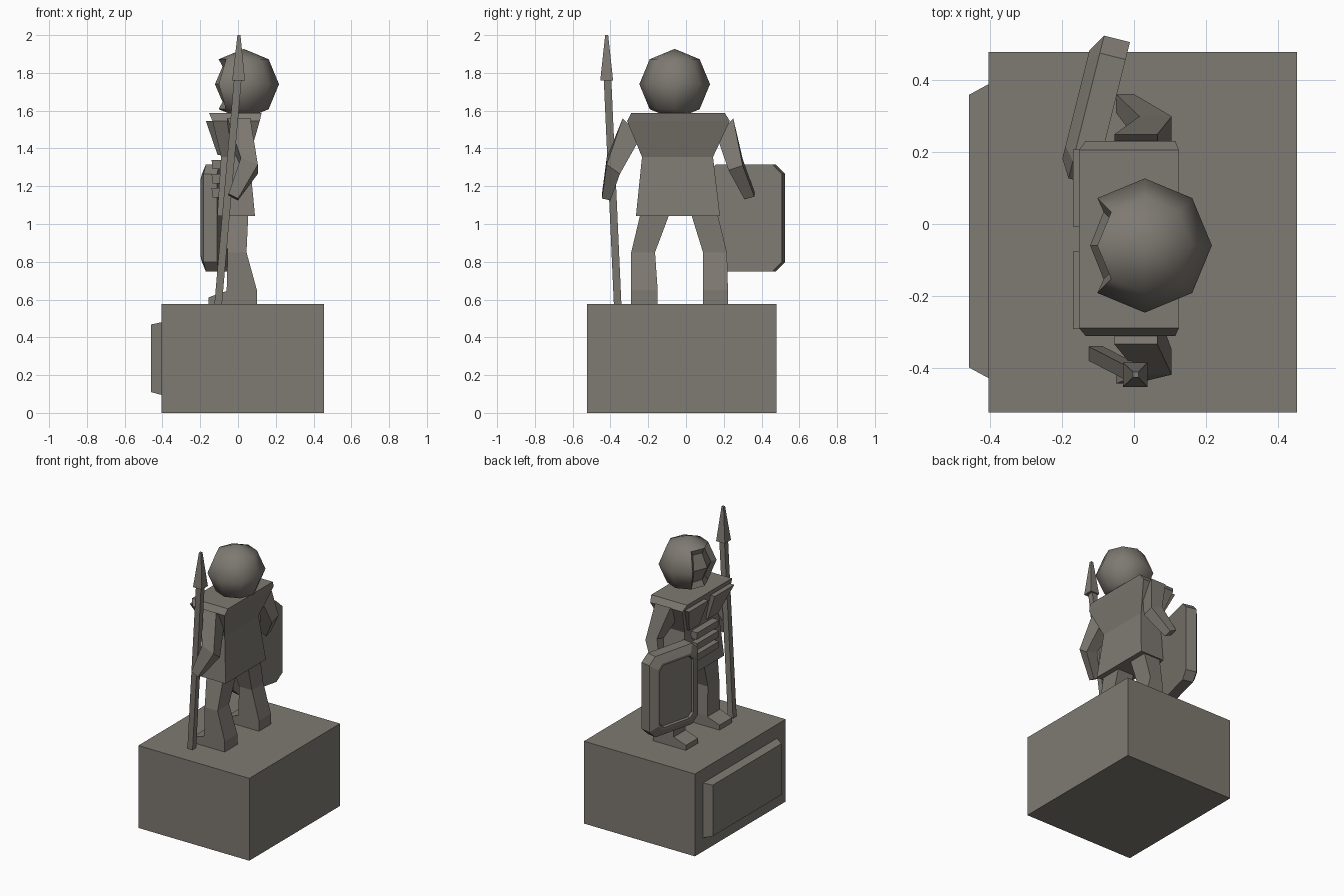
import bpy, bmesh, math
from mathutils import Vector

if "Cube" in bpy.data.objects:
    bpy.data.objects.remove(bpy.data.objects["Cube"])

stone = bpy.data.materials.new("grey brown stone")
stone.diffuse_color = (0.21, 0.193, 0.168, 1)
stone.use_nodes = True
stone.node_tree.nodes["Principled BSDF"].inputs["Base Color"].default_value = stone.diffuse_color


def finish(name, bm):
    bmesh.ops.recalc_face_normals(bm, faces=bm.faces)
    me = bpy.data.meshes.new(name)
    bm.to_mesh(me)
    bm.free()
    me.materials.append(stone)
    ob = bpy.data.objects.new(name, me)
    bpy.context.collection.objects.link(ob)
    return ob


def loft(name, rings):
    """Skin a closed solid through rings with equal point counts."""
    bm = bmesh.new()
    vs = [[bm.verts.new(p) for p in r] for r in rings]
    n = len(rings[0])
    for a, b in zip(vs, vs[1:]):
        for i in range(n):
            j = (i + 1) % n
            bm.faces.new((a[i], a[j], b[j], b[i]))
    bm.faces.new(vs[0])
    bm.faces.new(vs[-1])
    return finish(name, bm)


def rect(z, x0, x1, y0, y1):
    return [(x0, y0, z), (x1, y0, z), (x1, y1, z), (x0, y1, z)]


def block(x, y, z, w):
    return rect(z, x - w, x + w, y - w, y + w)


# Pedestal and front plaque
loft("pedestal", [rect(0, -.405, .455, -.525, .48), rect(.577, -.405, .455, -.525, .48)])
loft("plaque", [[(x, y0, z0), (x, y1, z0), (x, y1, z1), (x, y0, z1)]
                for x, y0, y1, z0, z1 in ((-.38, -.43, .39, .095, .48),
                                          (-.405, -.43, .39, .095, .48),
                                          (-.46, -.40, .36, .11, .468))])

# Torso
loft("torso", [rect(1.043, -.11, .09, -.265, .18), rect(1.355, -.09, .06, -.233, .143),
               rect(1.545, -.135, .115, -.312, .232), rect(1.587, -.153, .125, -.29, .206)])

# Chest plates and stomach ridges
CY = -.042
for side, s in (("left", 1), ("right", -1)):
    loft(side + "_chest", [rect(1.365, -.108, -.04, CY + s * .045, CY + s * .16),
                           rect(1.545, -.17, -.04, CY + s * .035, CY + s * .25)])
for i in range(3):
    z = 1.14 + i * .075
    loft("stomach_ridge", [rect(z, -.135, -.06, -.165, .075),
                           rect(z + .05, -.14, -.06, -.165, .075)])

# Legs and feet
for side, hip, knee, ankle in (("right", (-.24, -.085), (-.29, -.164), (-.29, -.15)),
                               ("left", (.025, .165), (.09, .217), (.09, .222))):
    loft(side + "_leg", [rect(.575, -.06, .10, *ankle), rect(.65, -.06, .10, *ankle),
                         rect(.85, -.055, .045, *knee), rect(1.06, -.075, .055, *hip)])
    y0, y1 = ankle
    side_view = [(.0, .575), (-.155, .575), (-.155, .612), (-.06, .645), (.0, .645)]
    loft(side + "_foot", [[(x, y, z) for x, z in side_view] for y in (y0, y1)])


# Arms: each ring is inner (y, z), outer (y, z), x front, x back, drop of the back edge
def arm(name, rings):
    out = []
    for (yi, zi), (yo, zo), x0, x1, d in rings:
        out.append([(x0, yi, zi), (x1, yi, zi - d), (x1, yo, zo - d), (x0, yo, zo)])
    loft(name, out)


arm("right_arm", [((-.24, 1.46), (-.335, 1.56), -.055, .065, 0),
                  ((-.35, 1.30), (-.42, 1.35), .015, .105, .035),
                  ((-.40, 1.15), (-.445, 1.16), -.05, .0, .025)])
arm("left_arm", [((.165, 1.46), (.25, 1.56), -.055, .065, 0),
                 ((.225, 1.32), (.30, 1.345), .015, .105, .035),
                 ((.31, 1.155), (.362, 1.17), -.05, .0, .025)])

# Head: low sphere with a sunken face opening
bm = bmesh.new()
bmesh.ops.create_uvsphere(bm, u_segments=8, v_segments=4, radius=.187)
for f in bm.faces:
    f.smooth = True
face = [f for f in bm.faces
        if f.calc_center_median().x < -.08 and abs(f.calc_center_median().z) < .1]
rim = bmesh.ops.inset_region(bm, faces=face, thickness=.028, depth=-.03, use_even_offset=True)
for f in face + rim["faces"]:
    f.smooth = False
bmesh.ops.translate(bm, verts=bm.verts, vec=(.03, -.06, 1.74))
finish("helmeted_head", bm)

# Spear
loft("spear_shaft", [block(-.105, -.362, .575, .02), block(.0, -.416, 1.78, .02)])
loft("spear_head", [block(.003, -.42, 1.76, .034), block(.005, -.42, 2.0, .008)])

# Shield: chamfered plate, raised panel with a sunken middle
U, N = Vector((.243, .97, 0)), Vector((-.97, .243, 0))
origin = Vector((-.083, .525, 1.032)) - U * .205


def shield_ring(depth, inset, cut):
    w, h = .205 - inset, .283 - inset
    pts = [(w, -h + cut), (w, h - cut), (w - cut, h), (-w + cut, h),
           (-w, h - cut), (-w, -h + cut), (-w + cut, -h), (w - cut, -h)]
    return [origin + U * a + N * depth + Vector((0, 0, b)) for a, b in pts]


loft("shield", [shield_ring(-.074, 0, .05), shield_ring(0, 0, .05),
                shield_ring(.03, .05, .035), shield_ring(.03, .065, .03),
                shield_ring(.015, .07, .028)])
